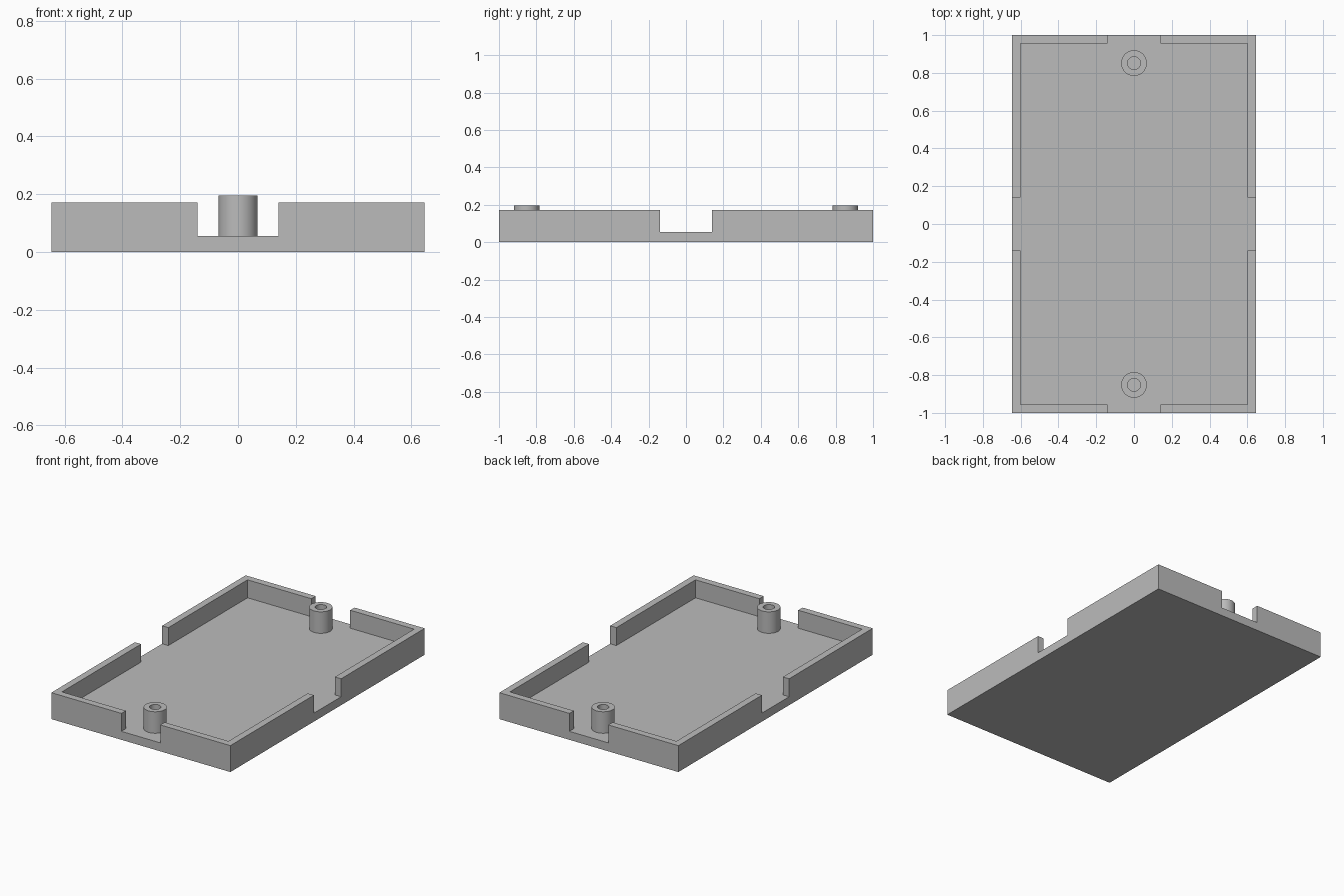
import bpy
import bmesh
from math import radians, tau
from mathutils import Matrix, Vector

if "Cube" in bpy.data.objects:
    bpy.data.objects.remove(bpy.data.objects["Cube"], do_unlink=True)

HALF_X, HALF_Y = 0.645, 1.0
WALL, FLOOR, RIM = 0.045, 0.055, 0.172
NOTCH = 0.14
POST_Y, POST_R, HOLE_R, POST_TOP = 0.852, 0.068, 0.034, 0.195

grey = bpy.data.materials.new("plain grey")
grey.use_nodes = True
grey.diffuse_color = (0.5, 0.5, 0.5, 1)
grey.node_tree.nodes["Principled BSDF"].inputs["Base Color"].default_value = (0.5, 0.5, 0.5, 1)


def finish(name, bm):
    mesh = bpy.data.meshes.new(name)
    bm.to_mesh(mesh)
    bm.free()
    mesh.materials.append(grey)
    obj = bpy.data.objects.new(name, mesh)
    bpy.context.collection.objects.link(obj)
    return obj


def box(name, half_x, half_y, low, high):
    bm = bmesh.new()
    size = Matrix.Diagonal((2 * half_x, 2 * half_y, high - low, 1))
    bmesh.ops.create_cube(bm, size=1, matrix=Matrix.Translation((0, 0, (low + high) / 2)) @ size)
    return finish(name, bm)


# Tray: solid block hollowed out, then notched through the middle of each wall
tray = box("tray", HALF_X, HALF_Y, 0, RIM)
cutters = [
    box("cavity_cutter", HALF_X - WALL, HALF_Y - WALL, FLOOR, 1),
    box("side_notch_cutter", HALF_X + 1, NOTCH, FLOOR, 1),
    box("end_notch_cutter", NOTCH, HALF_Y + 1, FLOOR, 1),
]
bpy.context.view_layer.objects.active = tray
for cutter in cutters:
    cutter.hide_render = True
    mod = tray.modifiers.new(cutter.name, 'BOOLEAN')
    mod.operation = 'DIFFERENCE'
    mod.solver = 'EXACT'
    mod.object = cutter
    bpy.ops.object.modifier_apply(modifier=mod.name)
    bpy.data.objects.remove(cutter, do_unlink=True)


# Hollow screw posts standing on the floor
def post(name, y):
    bm = bmesh.new()
    profile = [(HOLE_R, FLOOR), (HOLE_R, POST_TOP), (POST_R, POST_TOP), (POST_R, FLOOR)]
    verts = [bm.verts.new((r, y, z)) for r, z in profile]
    edges = [bm.edges.new(pair) for pair in zip(verts, verts[1:])]
    bmesh.ops.spin(bm, geom=verts + edges, cent=Vector((0, y, 0)), axis=(0, 0, 1),
                   angle=tau, steps=48)
    bmesh.ops.remove_doubles(bm, verts=bm.verts, dist=0.0001)
    bmesh.ops.recalc_face_normals(bm, faces=bm.faces)
    # Outward normals: the top ring must face up
    if max(bm.faces, key=lambda f: f.calc_center_median().z).normal.z < 0:
        bmesh.ops.reverse_faces(bm, faces=bm.faces)
    obj = finish(name, bm)
    bpy.ops.object.select_all(action='DESELECT')
    obj.select_set(True)
    bpy.context.view_layer.objects.active = obj
    bpy.ops.object.shade_smooth_by_angle(angle=radians(30))


post("front_post", -POST_Y)
post("back_post", POST_Y)
